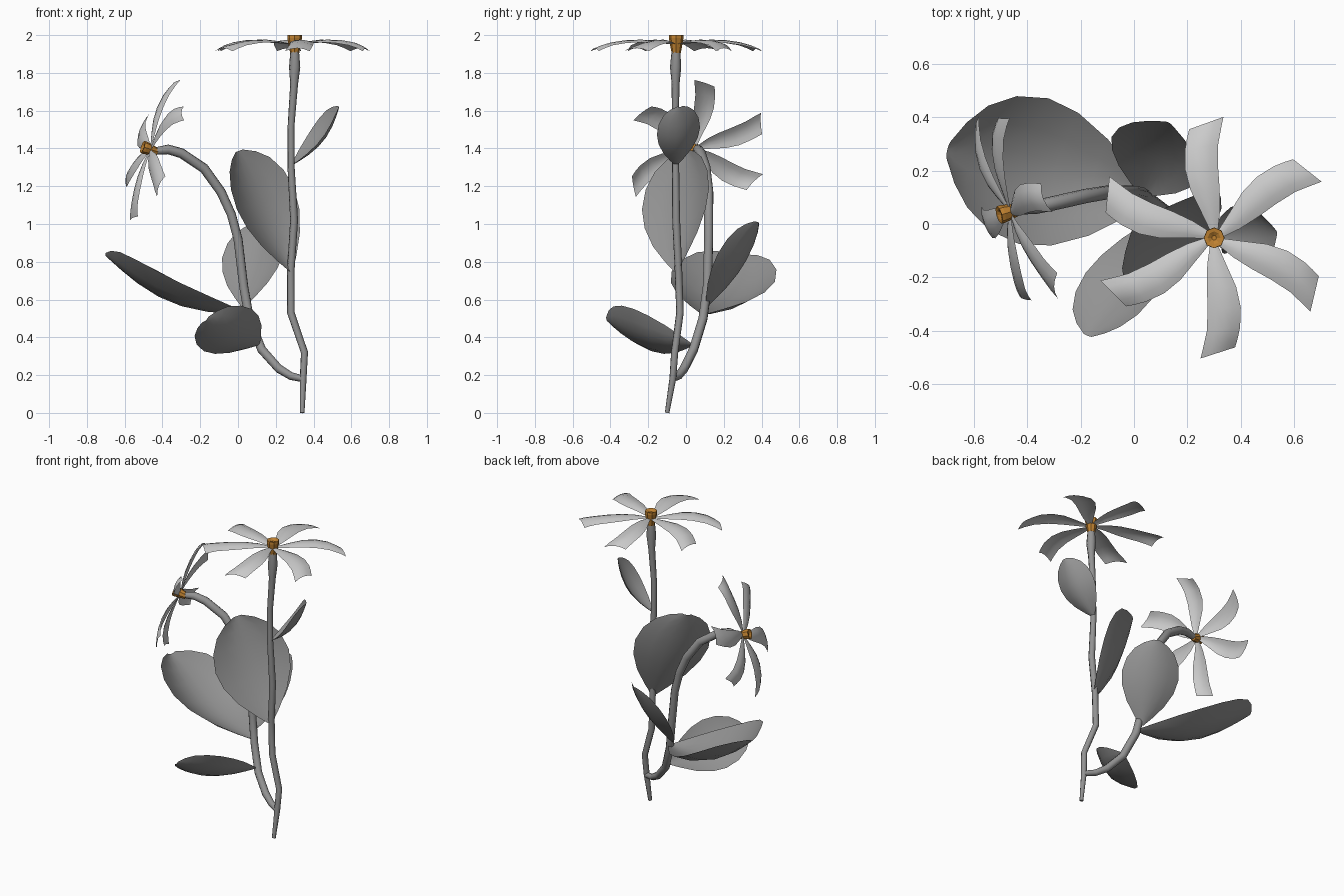
import bpy, math
from mathutils import Vector, Matrix

if "Cube" in bpy.data.objects:
    bpy.data.objects.remove(bpy.data.objects["Cube"])


def material(name, r, g, b):
    m = bpy.data.materials.new(name)
    m.diffuse_color = (r, g, b, 1)
    m.use_nodes = True
    m.node_tree.nodes["Principled BSDF"].inputs["Base Color"].default_value = m.diffuse_color
    return m


orange = material("orange", .52, .22, .03)
dark_grey = material("dark_grey", .29, .29, .29)


def mesh_object(name, verts, faces, mat=None, smooth=True):
    me = bpy.data.meshes.new(name)
    me.from_pydata(verts, [], faces)
    me.polygons.foreach_set("use_smooth", [smooth] * len(me.polygons))
    ob = bpy.data.objects.new(name, me)
    bpy.context.collection.objects.link(ob)
    if mat:
        me.materials.append(mat)
    return ob


def grid_faces(rows, cols, start=0, wrap=False):
    faces = []
    for r in range(rows - 1):
        for c in range(cols if wrap else cols - 1):
            a, b = start + r * cols + c, start + r * cols + (c + 1) % cols
            faces.append((a, b, b + cols, a + cols))
    return faces


def stem(name, pts):
    """Tube along points given as x, y, z, radius."""
    cu = bpy.data.curves.new(name, 'CURVE')
    cu.dimensions = '3D'
    cu.bevel_depth = 1
    cu.bevel_resolution = 2
    cu.use_fill_caps = True
    sp = cu.splines.new('POLY')
    sp.points.add(len(pts) - 1)
    for p, (x, y, z, r) in zip(sp.points, pts):
        p.co = (x, y, z, 1)
        p.radius = r
    cu.materials.append(dark_grey)
    ob = bpy.data.objects.new(name, cu)
    bpy.context.collection.objects.link(ob)
    bpy.ops.object.select_all(action='DESELECT')
    ob.select_set(True)
    bpy.context.view_layer.objects.active = ob
    bpy.ops.object.convert(target='MESH')
    bpy.ops.object.shade_smooth_by_angle(angle=math.radians(70))


# half width along the leaf, as a share of the widest half width
LEAF = [(0, .06), (.1, .32), (.25, .66), (.42, .91), (.58, 1), (.74, .92), (.87, .7), (.95, .42), (1, .12)]
ACROSS = [-1, -.6, -.25, 0, .25, .6, 1]


def leaf(name, base, tip, side, width, cup, bow):
    """Cupped leaf blade; the upper face looks along axis x side."""
    base, tip, side = Vector(base), Vector(tip), Vector(side)
    axis = tip - base
    side = (side - axis * (side.dot(axis) / axis.length_squared)).normalized()
    normal = axis.cross(side).normalized()
    verts = []
    for t, w in LEAF:
        hw = w * width / 2
        for s in ACROSS:
            verts.append(base + axis * t + side * hw * s
                         + normal * (cup * hw * s * s - bow * math.sin(math.pi * t)))
    mesh_object(name, verts, grid_faces(len(LEAF), len(ACROSS)), dark_grey)


# petal stations: distance out, sideways centre, half width, height, tip slant
PETAL = [(.025, 0, .014, -.005, 0), (.10, .014, .036, .008, 0), (.18, .034, .055, .016, 0),
         (.26, .047, .062, .014, -.05), (.34, .047, .062, .002, -.15), (.395, .037, .064, -.014, -.3),
         (.43, .029, .064, -.029, -.36)]
PETAL_ANGLES = [90, 32, -33, -92, -155, 154]
# flower centre profile: radius, height
CORE = [(.024, -.055), (.031, -.02), (.039, .025), (.038, .04), (.024, .038), (.009, .028)]


def flower(name, matrix):
    verts, faces = [], []
    for ang in PETAL_ANGLES:
        rot = Matrix.Rotation(math.radians(ang), 4, 'Z')
        faces += grid_faces(len(PETAL), 5, len(verts))
        for u, c, hw, z, slant in PETAL:
            for s in (-1, -.5, 0, .5, 1):
                p = Vector((u + slant * s * hw, c + s * hw, z - .25 * hw * s * s))
                verts.append(matrix @ rot @ p)
    mesh_object(name + "_petals", verts, faces)
    n = 8
    ring = [2 * math.pi * k / n for k in range(n)]
    verts = [matrix @ Vector((r * math.cos(a), r * math.sin(a), z)) for r, z in CORE for a in ring]
    faces = grid_faces(len(CORE), n, 0, True)
    last = (len(CORE) - 1) * n
    faces += [tuple(range(n))[::-1], tuple(range(last, last + n))]
    mesh_object(name + "_centre", verts, faces, orange, False)


# stems
stem("main_stem", [(.34, -.10, .0, .012), (.345, -.07, .18, .018), (.352, -.06, .32, .019),
                   (.28, -.032, .53, .02), (.28, -.04, .76, .02), (.297, -.052, 1.02, .021),
                   (.281, -.055, 1.30, .019), (.281, -.057, 1.52, .018), (.297, -.055, 1.74, .021),
                   (.30, -.055, 1.83, .03), (.30, -.053, 1.92, .023)])
stem("side_stem", [(.345, -.07, .18, .018), (.28, -.04, .195, .021), (.215, -.01, .235, .024),
                   (.125, .04, .336, .025), (.06, .09, .50, .025), (.03, .113, .67, .025),
                   (.0, .12, .92, .025), (-.035, .12, 1.05, .025), (-.09, .12, 1.17, .026),
                   (-.18, .105, 1.295, .027), (-.30, .078, 1.375, .027), (-.37, .063, 1.395, .026),
                   (-.43, .055, 1.387, .02)])

# leaves
leaf("upper_leaf", (.285, -.05, 1.31), (.535, -.03, 1.62), (-.27, .95, .15), .24, .4, .045)
leaf("front_leaf", (.28, -.05, .75), (.0, -.01, 1.385), (-.68, -.72, -.1), .48, .3, .03)
leaf("left_leaf", (.05, .09, .52), (-.70, .275, .83), (0, -1, .02), .56, .42, .095)
leaf("back_leaf", (.03, .11, .56), (.13, .38, 1.01), (-.9, .41, -.1), .36, .3, .03)
leaf("lower_leaf", (.11, .03, .36), (-.17, -.42, .49), (.72, -.3, .66), .35, .3, .05)

# flowers
flower("top_flower", Matrix.Translation((.30, -.052, 1.96)))
n = Vector((-.905, -.26, .31)).normalized()
ex = Vector((0, 0, 1)).cross(n).normalized()
ey = n.cross(ex)
basis = Matrix((ex, ey, n)).transposed().to_4x4()
flower("side_flower", Matrix.Translation((-.473, .043, 1.397)) @ basis
       @ Matrix.Rotation(math.radians(-2), 4, 'Z') @ Matrix.Scale(.88, 4))
